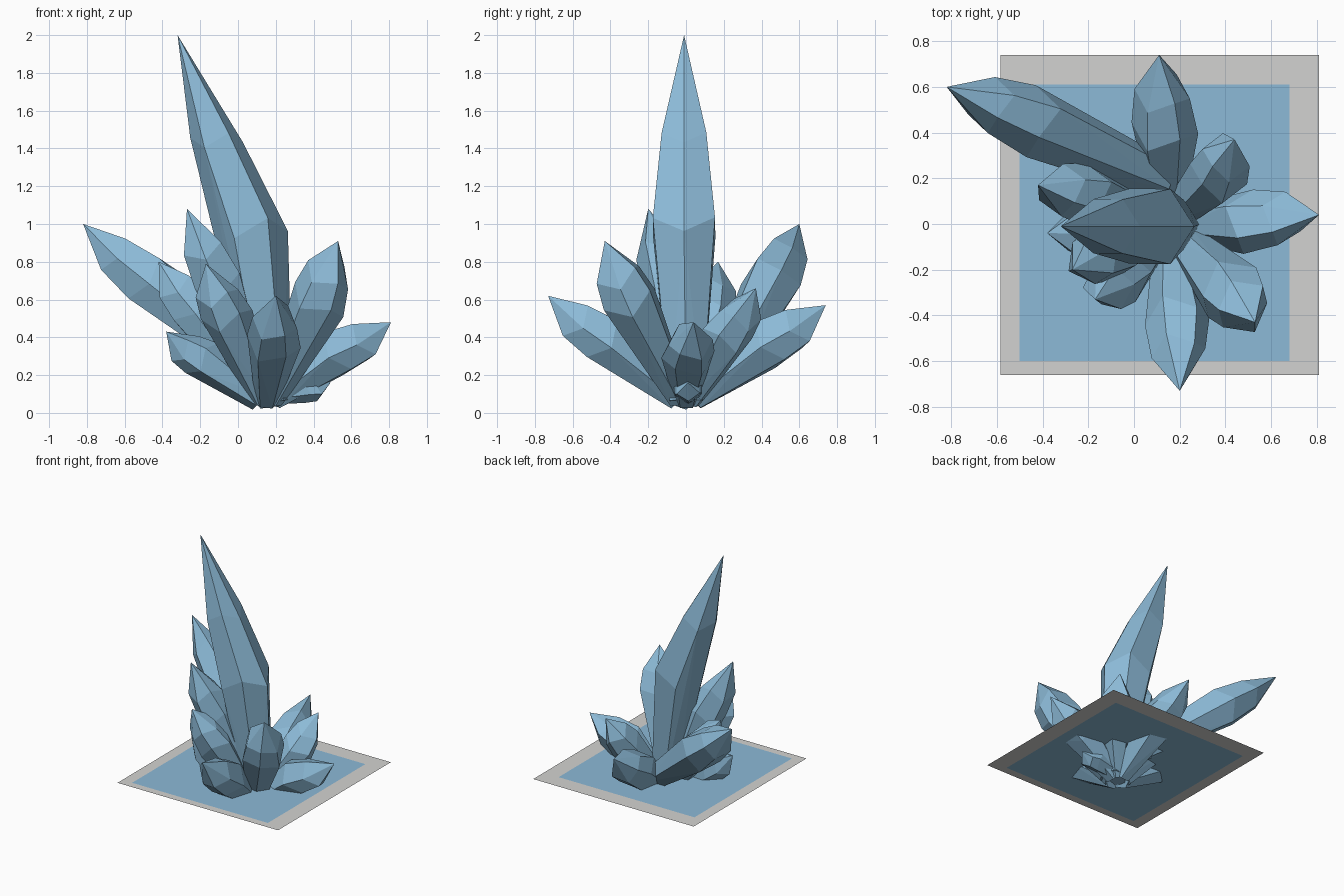
import bpy, bmesh, math
from mathutils import Vector

if "Cube" in bpy.data.objects:
    bpy.data.objects.remove(bpy.data.objects["Cube"])


def material(name, rgb):
    m = bpy.data.materials.new(name)
    m.diffuse_color = (*rgb, 1)
    m.use_nodes = True
    m.node_tree.nodes["Principled BSDF"].inputs["Base Color"].default_value = m.diffuse_color
    return m


blue = material("crystal_blue", (0.263, 0.492, 0.680))
grey = material("pale_grey", (0.65, 0.65, 0.64))


def make_object(name, bm, mats):
    mesh = bpy.data.meshes.new(name)
    bm.to_mesh(mesh)
    bm.free()
    for m in mats:
        mesh.materials.append(m)
    obj = bpy.data.objects.new(name, mesh)
    bpy.context.collection.objects.link(obj)


def crystal(name, belly, r, tip, root=None, root_r=0.065, taper=0.83, turn=0.0):
    """Six-sided crystal: root ring, widest ring, shoulder ring and tip, wrapped in a hull."""
    belly, tip = Vector(belly), Vector(tip)
    # Roots gather around one centre, each shifted a little toward its own crystal
    root = Vector(root) if root else Vector((0.135 + 0.1 * belly.x, 0.1 * belly.y, 0.07))
    shoulder = belly.lerp(tip, 0.47) - Vector((0, 0, 0.015))
    axis = (belly - root).normalized()
    side = axis.cross(Vector((0, 1, 0.05))).normalized()
    other = axis.cross(side)
    bm = bmesh.new()
    for centre, radius, zigzag in ((root, root_r, 0), (belly, r, 0.22), (shoulder, r * taper, 0.22)):
        for i in range(6):
            a = turn + math.tau * i / 6
            # Zigzag rings give the kite-shaped facets
            bm.verts.new(centre + radius * (math.cos(a) * side + math.sin(a) * other
                                            + zigzag * (-1) ** i * axis))
    bm.verts.new(tip)
    bmesh.ops.convex_hull(bm, input=bm.verts[:])
    loose = [v for v in bm.verts if not v.link_faces]
    bmesh.ops.delete(bm, geom=loose, context='VERTS')
    bmesh.ops.dissolve_limit(bm, angle_limit=0.03, verts=bm.verts[:], edges=bm.edges[:])
    bmesh.ops.recalc_face_normals(bm, faces=bm.faces[:])
    make_object(name, bm, [blue])


# Tall leaning crystal, the long side crystal and the stub under the right one
crystal("main_crystal", (0.07, -0.01, 0.98), 0.19, (-0.32, -0.01, 2.0),
        root=(0.19, 0, 0.06), root_r=0.1, taper=0.72)
crystal("long_left_crystal", (-0.45, 0.45, 0.68), 0.155, (-0.82, 0.6, 1.0),
        root=(0.12, 0.2, 0.22), root_r=0.09, taper=0.78, turn=0.5)
crystal("low_right_stub", (0.36, 0.01, 0.14), 0.085, (0.49, 0.01, 0.16), root=(0.2, 0.01, 0.11))

# Short crystals fanning out: widest point, radius, tip
fan = {
    "back_crystal": ((0.135, 0.42, 0.36), 0.145, (0.11, 0.74, 0.57)),
    "back_right_crystal": ((0.37, 0.22, 0.42), 0.13, (0.44, 0.37, 0.66)),
    "front_right_crystal": ((0.43, -0.3, 0.6), 0.155, (0.53, -0.43, 0.91)),
    "right_crystal": ((0.5, 0.01, 0.31), 0.14, (0.81, 0.04, 0.48)),
    "front_crystal": ((0.19, -0.42, 0.38), 0.145, (0.2, -0.73, 0.62)),
    "tall_left_crystal": ((-0.1, -0.1, 0.68), 0.145, (-0.27, -0.2, 1.08)),
    "front_left_crystal": ((-0.06, -0.22, 0.52), 0.135, (-0.17, -0.33, 0.79)),
    "back_left_crystal": ((-0.22, 0.13, 0.53), 0.135, (-0.42, 0.17, 0.8)),
    "low_left_crystal": ((-0.19, -0.04, 0.29), 0.115, (-0.38, -0.04, 0.43)),
}
for i, (name, (belly, r, tip)) in enumerate(fan.items()):
    crystal(name, belly, r, tip, turn=0.5 * (i % 2))

# Ground sheet: flat blue square with a grey border
bm = bmesh.new()


def corners(x0, x1, y0, y1):
    return [bm.verts.new((x, y, 0.225)) for x, y in ((x0, y0), (x1, y0), (x1, y1), (x0, y1))]


outer = corners(-0.585, 0.81, -0.66, 0.74)
inner = corners(-0.5, 0.68, -0.6, 0.61)
bm.faces.new(inner)
for i in range(4):
    j = (i + 1) % 4
    bm.faces.new((outer[i], outer[j], inner[j], inner[i])).material_index = 1
make_object("ground_sheet", bm, [blue, grey])
